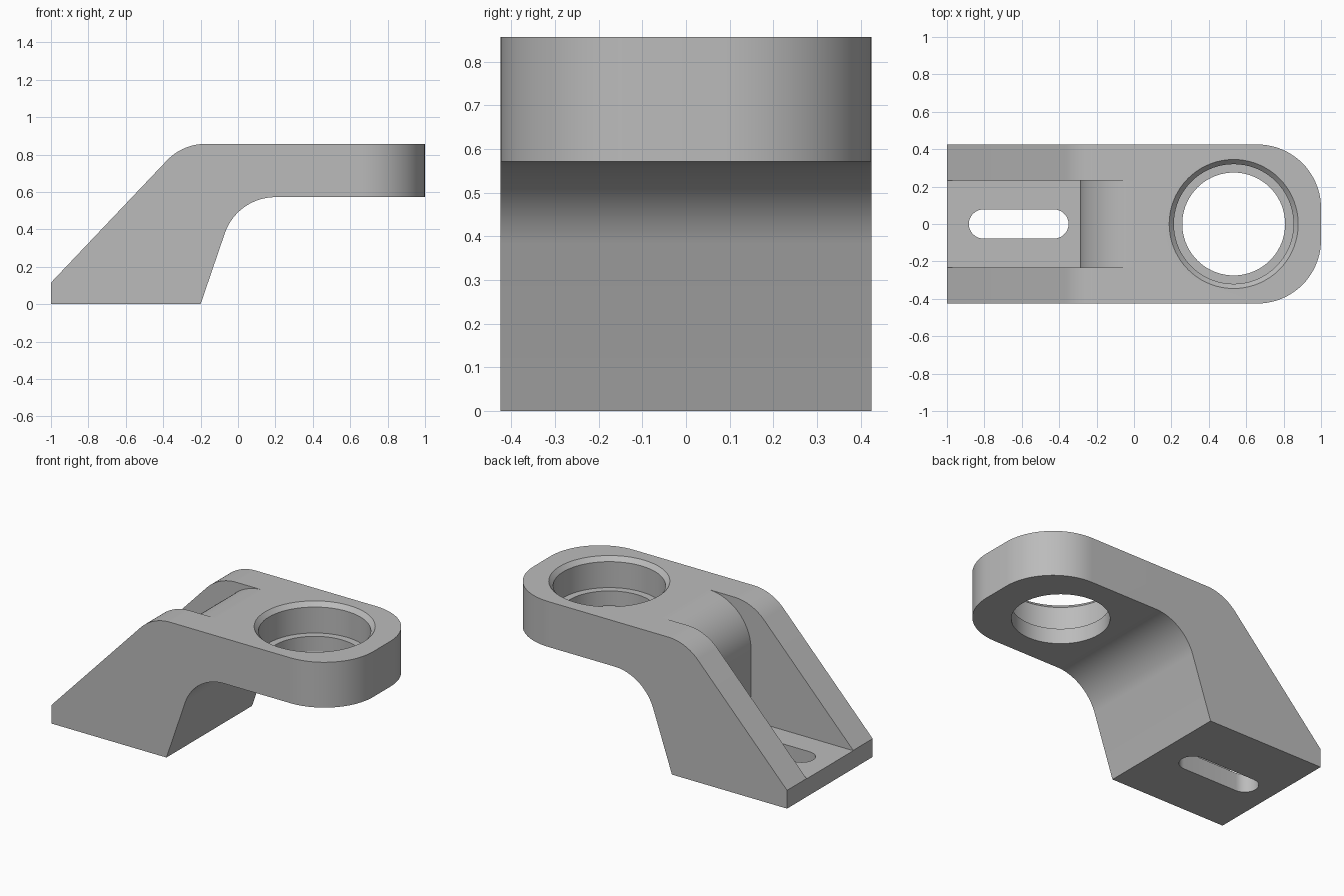
import bpy, bmesh
from math import sin, cos, tan, radians, pi
from mathutils import Vector

cube = bpy.data.objects.get("Cube")
if cube:
    bpy.data.objects.remove(cube, do_unlink=True)

grey = bpy.data.materials.new("plain grey")
grey.use_nodes = True
grey.diffuse_color = (0.5, 0.5, 0.5, 1)
grey.node_tree.nodes["Principled BSDF"].inputs["Base Color"].default_value = (0.5, 0.5, 0.5, 1)

HALF_WIDTH, TOP, UNDERSIDE, FOOT = 0.425, 0.857, 0.572, 0.115


def arc(cx, cy, r, start, end, steps=16):
    """Points on an arc, angles in degrees."""
    angles = [radians(start + (end - start) * i / steps) for i in range(steps + 1)]
    return [(cx + r * cos(a), cy + r * sin(a)) for a in angles]


def loft(name, rings):
    """Solid through a stack of matching closed rings."""
    bm = bmesh.new()
    loops = [[bm.verts.new(p) for p in ring] for ring in rings]
    n = len(loops[0])
    for a, b in zip(loops, loops[1:]):
        for i in range(n):
            j = (i + 1) % n
            bm.faces.new((a[i], a[j], b[j], b[i]))
    bm.faces.new(loops[0][::-1])
    bm.faces.new(loops[-1])
    bmesh.ops.recalc_face_normals(bm, faces=bm.faces)
    mesh = bpy.data.meshes.new(name)
    bm.to_mesh(mesh)
    bm.free()
    mesh.materials.append(grey)
    obj = bpy.data.objects.new(name, mesh)
    bpy.context.collection.objects.link(obj)
    return obj


def side_prism(name, profile, half):
    return loft(name, [[(x, y, z) for x, z in profile] for y in (-half, half)])


# Cranked body: foot, sloping back, flat arm and underside fillet
slope, bend = radians(46.5), 0.286
corner = -1 + (TOP - FOOT) / tan(slope)
bend_x = corner + bend * tan(slope / 2)
profile = [(-1, 0), (-1, FOOT)]
profile += arc(bend_x, TOP - bend, bend, 90 + 46.5, 90)
profile += [(1, TOP), (1, UNDERSIDE)]
profile += arc(0.2, UNDERSIDE - bend, bend, 90, 160, 20)
profile += [(-0.2, 0)]
body = side_prism("bracket_body", profile, HALF_WIDTH)

# Rounded corners at the end of the arm
bm = bmesh.new()
bm.from_mesh(body.data)
ends = [e for e in bm.edges
        if all(v.co.x > 0.99 for v in e.verts)
        and abs(e.verts[0].co.z - e.verts[1].co.z) > 0.1]
bmesh.ops.bevel(bm, geom=ends, offset=0.34, segments=20, profile=0.5, affect='EDGES')
bm.to_mesh(body.data)
bm.free()

# Pocket between the two side ribs, with a rounded lip at the top
wall, lip = -0.29, 0.3
pocket = [(-1.1, FOOT - 0.002), (wall, FOOT - 0.002)]
pocket += arc(wall + lip, TOP - lip, lip, 180, 90, 20)
pocket += [(wall + lip, 1), (-1.1, 1)]
pocket_cutter = side_prism("pocket_cutter", pocket, 0.232)

# Mounting slot through the foot
slot = arc(-0.805, 0, 0.078, 90, 270) + arc(-0.428, 0, 0.078, -90, 90)
slot_cutter = loft("slot_cutter", [[(x, y, z) for x, y in slot] for z in (-0.1, 0.3)])

# Chamfered and stepped bore through the arm
steps = [(0.275, 0.5), (0.275, 0.667), (0.32, 0.667), (0.32, TOP - 0.027),
         (0.345, TOP), (0.345, 1)]
bore_cutter = loft("bore_cutter", [
    [(x, y, z) for x, y in arc(0.533, 0, r, 0, 360, 72)[:-1]] for r, z in steps])

bpy.context.view_layer.objects.active = body
body.select_set(True)
for cutter in (pocket_cutter, slot_cutter, bore_cutter):
    cutter.hide_render = True
    mod = body.modifiers.new(cutter.name, 'BOOLEAN')
    mod.operation = 'DIFFERENCE'
    mod.solver = 'EXACT'
    mod.object = cutter
    bpy.ops.object.modifier_apply(modifier=mod.name)
    bpy.data.objects.remove(cutter, do_unlink=True)

bpy.ops.object.shade_smooth_by_angle(angle=radians(25))
